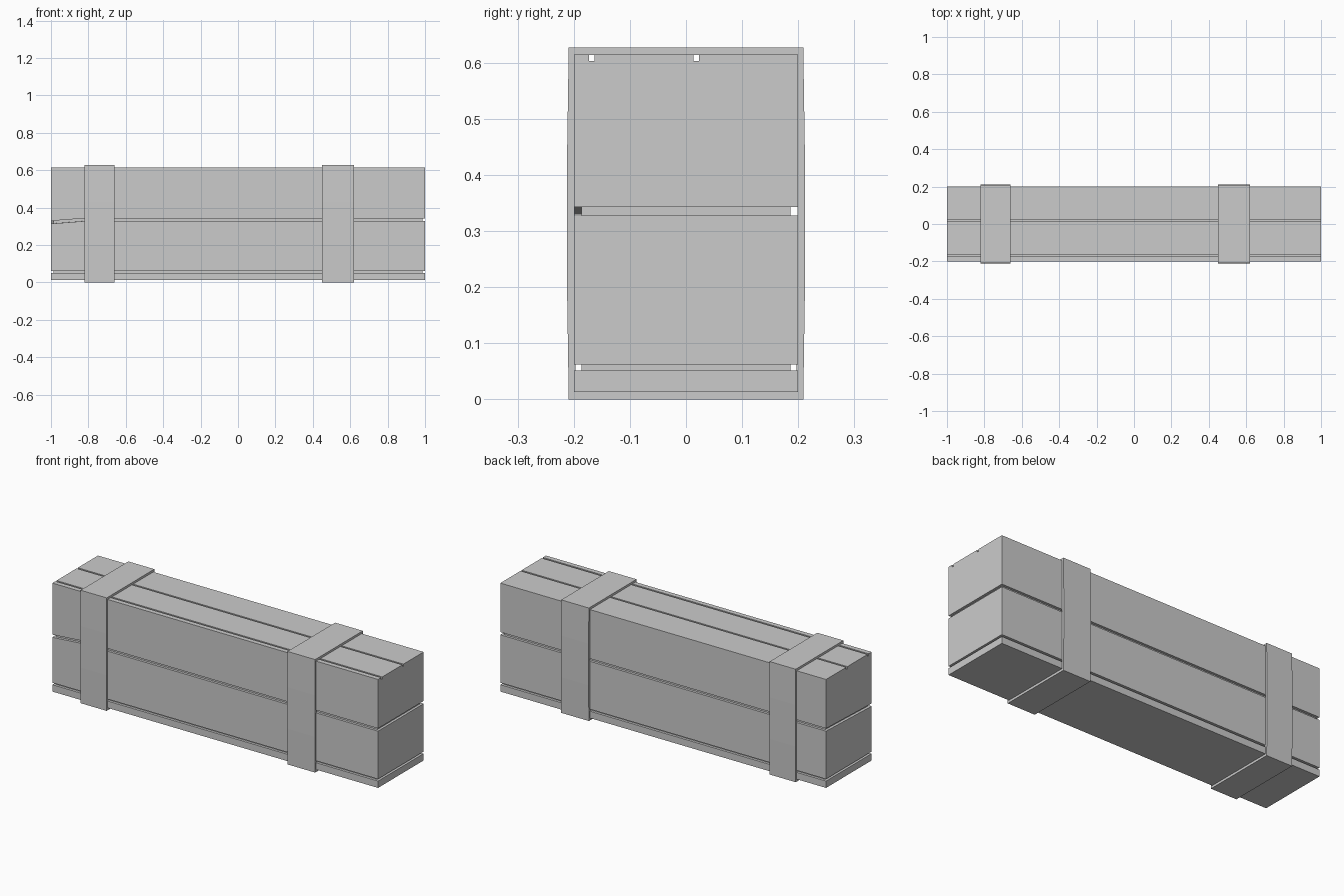
import bpy, bmesh

if "Cube" in bpy.data.objects:
    bpy.data.objects.remove(bpy.data.objects["Cube"])

X_BEND = -0.82


def new_object(name, bm):
    bmesh.ops.recalc_face_normals(bm, faces=bm.faces)
    mesh = bpy.data.meshes.new(name)
    bm.to_mesh(mesh)
    bm.free()
    obj = bpy.data.objects.new(name, mesh)
    bpy.context.collection.objects.link(obj)
    return obj


def loft(name, rings, capped=True):
    """Join matching cross-sections along x."""
    bm = bmesh.new()
    loops = [[bm.verts.new(p) for p in ring] for ring in rings]
    n = len(loops[0])
    for a, b in zip(loops, loops[1:]):
        for i in range(n):
            j = (i + 1) % n
            bm.faces.new((a[i], a[j], b[j], b[i]))
    if capped:
        bm.faces.new(loops[0])
        bm.faces.new(loops[-1])
    return new_object(name, bm)


def plank(name, profile, bent_z=None, half=1.0):
    """Prism along x; points at height bent_z on the front sag at the left end."""
    rings = []
    for x in (-half, X_BEND, half):
        ring = []
        for y, z in profile:
            if x == -half and z == bent_z and y < 0:
                z -= 0.014
            ring.append((x, y, z))
        rings.append(ring)
    return loft(name, rings)


def rect(y0, y1, z0, z1):
    return [(y0, z0), (y1, z0), (y1, z1), (y0, z1)]


# Recessed inner body seen in the gaps between planks
plank("inner_core", rect(-0.186, 0.186, 0.02, 0.60), half=0.986)

# Stacked boards
plank("base_board", rect(-0.2, 0.2, 0.013, 0.051))
plank("lower_side_board", rect(-0.2, 0.2, 0.062, 0.328), 0.328)

# Upper board with two long grooves cut in its top
top, d = 0.615, 0.603
upper = [(-0.2, 0.343), (0.2, 0.343), (0.2, top)]
for yc in (0.018, -0.168):
    upper += [(yc + 0.005, top), (yc + 0.005, d), (yc - 0.005, d), (yc - 0.005, top)]
upper.append((-0.2, top))
plank("upper_board", upper, 0.343)

# Wrap-around straps, slightly bowed at the sides
band = [(-0.209, 0.0), (0.209, 0.0), (0.212, 0.2), (0.212, 0.43),
        (0.209, 0.627), (-0.209, 0.627), (-0.212, 0.43), (-0.212, 0.2)]
for name, x0, x1 in (("left_strap", -0.82, -0.66), ("right_strap", 0.45, 0.62)):
    strap = loft(name, [[(x, y, z) for y, z in band] for x in (x0, x1)], capped=False)
    mod = strap.modifiers.new("thickness", 'SOLIDIFY')
    mod.thickness = 0.013
    mod.offset = -1
    mod.use_even_offset = True
